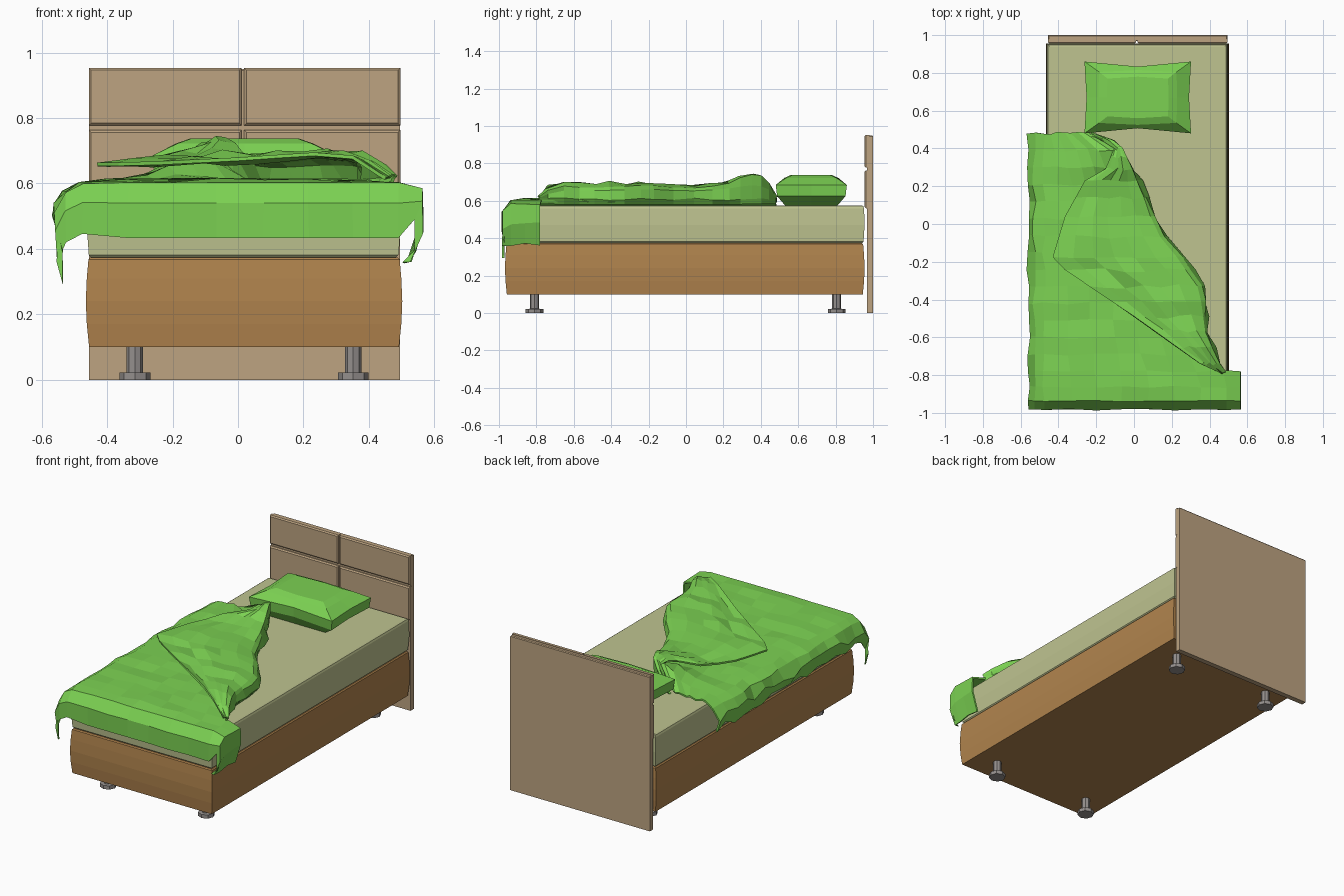
import bpy, bmesh, math, random

if "Cube" in bpy.data.objects:
    bpy.data.objects.remove(bpy.data.objects["Cube"])
random.seed(4)


def mat(name, r, g, b):
    m = bpy.data.materials.new(name)
    m.diffuse_color = (r, g, b, 1)
    m.use_nodes = True
    m.node_tree.nodes["Principled BSDF"].inputs["Base Color"].default_value = m.diffuse_color
    return m


GREEN = mat("green_cloth", .20, .64, .085)
CREAM = mat("mattress_cream", .52, .55, .28)
TAN = mat("headboard_tan", .51, .37, .22)
WOOD = mat("base_brown", .44, .23, .075)
GREY = mat("leg_grey", .30, .28, .27)


def finish(bm, name, m):
    bmesh.ops.recalc_face_normals(bm, faces=bm.faces)
    me = bpy.data.meshes.new(name)
    bm.to_mesh(me)
    bm.free()
    me.materials.append(m)
    ob = bpy.data.objects.new(name, me)
    bpy.context.collection.objects.link(ob)
    return ob


def loft(name, rings, m):
    """Closed rings of points, capped at both ends."""
    bm = bmesh.new()
    vr = [[bm.verts.new(p) for p in r] for r in rings]
    n = len(vr[0])
    for a, b in zip(vr, vr[1:]):
        for i in range(n):
            j = (i + 1) % n
            bm.faces.new((a[i], a[j], b[j], b[i]))
    bm.faces.new(vr[0])
    bm.faces.new(vr[-1])
    return finish(bm, name, m)


def slab(name, x0, x1, y0, y1, levels, m):
    """Box whose sides follow (z, inset) levels."""
    return loft(name, [[(x0 + d, y0 + d, z), (x1 - d, y0 + d, z),
                        (x1 - d, y1 - d, z), (x0 + d, y1 - d, z)] for z, d in levels], m)


def interp(table, v):
    """Piecewise linear lookup, table sorted by descending key."""
    if v >= table[0][0]:
        return table[0][1]
    for (a, fa), (b, fb) in zip(table, table[1:]):
        if v >= b:
            return fb + (fa - fb) * (v - b) / (a - b)
    return table[-1][1]


def jit(s):
    return random.uniform(-s, s)


# Bowed base and mattress
slab("bed_base", -.465, .502, -.968, .955,
     [(.10, .010), (.17, .003), (.24, 0), (.31, .003), (.368, .008), (.374, .014)], WOOD)
slab("mattress", -.462, .497, -.962, .955,
     [(.374, .014), (.382, .006), (.47, 0), (.56, .003), (.571, .007), (.576, .015)], CREAM)

# Headboard: back board with four raised panels
slab("headboard_back", -.455, .495, .968, 1.0, [(0, 0), (.945, 0), (.95, .004)], TAN)
for row, (z0, z1) in enumerate([(.56, .763), (.777, .953)]):
    for col, (x0, x1) in enumerate([(-.456, .011), (.019, .496)]):
        def panel(y, d):
            return [(x0 + d, y, z0 + d), (x1 - d, y, z0 + d),
                    (x1 - d, y, z1 - d), (x0 + d, y, z1 - d)]
        loft(f"headboard_panel_{row}_{col}",
             [panel(.98, 0), panel(.962, 0), panel(.955, .007)], TAN)

# Legs with round feet
for lx in (-.315, .352):
    for ly in (-.81, .805):
        rings = [[(lx + r * math.cos(a * math.pi / 4), ly + r * math.sin(a * math.pi / 4), z)
                  for a in range(8)]
                 for r, z in [(.047, 0), (.047, .022), (.025, .023), (.025, .104)]]
        loft("leg", rings, GREY)

# Pillow with pinched sides
PX, PY = .02, .67


def pillow_ring(z, hx, hy, pinch):
    pts = [(-hx, -hy), (0, -hy + pinch), (hx, -hy), (hx - pinch * .4, 0),
           (hx, hy), (0, hy - pinch), (-hx, hy), (-hx + pinch * .4, 0)]
    return [(PX + x, PY + y, z) for x, y in pts]


loft("pillow", [pillow_ring(.575, .20, .14, .0), pillow_ring(.625, .275, .183, .025),
                pillow_ring(.685, .282, .190, .027), pillow_ring(.722, .205, .135, -.01),
                pillow_ring(.738, .16, .10, -.01)], GREEN)

# Blanket outlines: fold edge (right), flap edge (left), flap heights, all by y
FOLD = [(.48, -.22), (.44, -.11), (.40, -.06), (.17, .06), (-.05, .15), (-.13, .235),
        (-.345, .38), (-.58, .39), (-.77, .47), (-.80, .50)]
FLAP = [(.48, -.25), (.44, -.16), (.40, -.10), (.29, -.15), (.23, -.26), (.04, -.365),
        (-.175, -.43), (-.243, -.365), (-.49, 0), (-.74, .35), (-.785, .45)]
HIGH = [(.48, .61), (.43, .72), (.38, .745), (.32, .74), (.2, .70), (0, .68), (-.2, .70),
        (-.5, .685), (-.7, .69), (-.785, .625)]
EDGE = [(.48, .605), (.43, .69), (.35, .71), (.2, .665), (0, .655), (-.3, .66),
        (-.5, .675), (-.65, .69), (-.74, .68), (-.785, .615)]


def sheet_faces(bm, grid, keep=lambda i, j: True):
    for i in range(len(grid) - 1):
        for j in range(len(grid[0]) - 1):
            q = (grid[i][j], grid[i][j + 1], grid[i + 1][j + 1], grid[i + 1][j])
            if keep(i, j):
                bm.faces.new(q)
    loose = [v for v in bm.verts if not v.link_faces]
    bmesh.ops.delete(bm, geom=loose, context='VERTS')


def cloth(bm, name):
    ob = finish(bm, name, GREEN)
    s = ob.modifiers.new("thickness", 'SOLIDIFY')
    s.thickness = .011
    s.offset = 0


# Lower blanket layer, hanging over the left, the foot end and the front right corner
rows = [(.48 - k * 1.26 / 14, 0, 0) for k in range(15)]            # (y, drop, front row)
rows += [(-.86, 0, 0), (-.935, .005, 1), (-.978, .065, 1), (-.976, .17, 1)]
bm = bmesh.new()
grid = []
for y, drop, front in rows:
    xr = interp(FOLD, y)
    line = []
    s = .25 if front else 1
    for x, d in [(-.535, .155), (-.555, .085), (-.525, .03), (-.475, .004)]:
        w = jit(.022) * s if d > .05 else 0
        line.append((x + jit(.01) * s, y + jit(.006) * s, .603 - d + w - drop * .9))
    for k in range(1, 8):
        x = -.475 + (xr + .465) * k / 7
        mound = .11 * math.exp(-((x + .12) ** 2 + (y - .36) ** 2) / .012)
        z = .603 - drop + (0 if front else jit(.008) + mound)
        line.append((x + (jit(.006) if k < 7 else 0), y + (jit(.008) if not front else jit(.004)), z))
    for x, d in [(.560, .022), (.562, .12), (.525, .235)]:
        line.append((x if drop < .1 else x - .02, y, max(.603 - d - drop * .5, .36) + jit(.006)))
    grid.append([bm.verts.new(p) for p in line])
sheet_faces(bm, grid, lambda i, j: j < 10 or i >= 14)
cloth(bm, "blanket")

# Folded-over flap: rises from the fold edge and runs back to the flap edge
bm = bmesh.new()
grid = []
ys = [.475, .44, .40, .35, .29, .23, .14, .04, -.07, -.175, -.243, -.33, -.41, -.49,
      -.57, -.655, -.74, -.785]
for n, y in enumerate(ys):
    xr, xl = interp(FOLD, y), interp(FLAP, y)
    hi, ed = interp(HIGH, y), interp(EDGE, y)
    w = jit(.014)
    wide = min(1, (xr - xl) / .3)
    line = [(xr - .02, y, .584), (xr + w, y, .61 + jit(.006)),
            (xr - .012 - w * .5, y, .61 + (hi - .61) * .55)]
    for k in range(7):
        t = .06 + .94 * k / 6
        f = t ** 1.6
        z = hi * (1 - f) + ed * f - (.02 * wide if k == 0 else 0)
        z += jit(.014) * wide if 0 < k < 6 else 0
        line.append((xr + (xl - xr) * t, y + (jit(.012) if 0 < k < 6 else 0), z))
    grid.append([bm.verts.new(p) for p in line])
sheet_faces(bm, grid)
cloth(bm, "blanket_flap")
